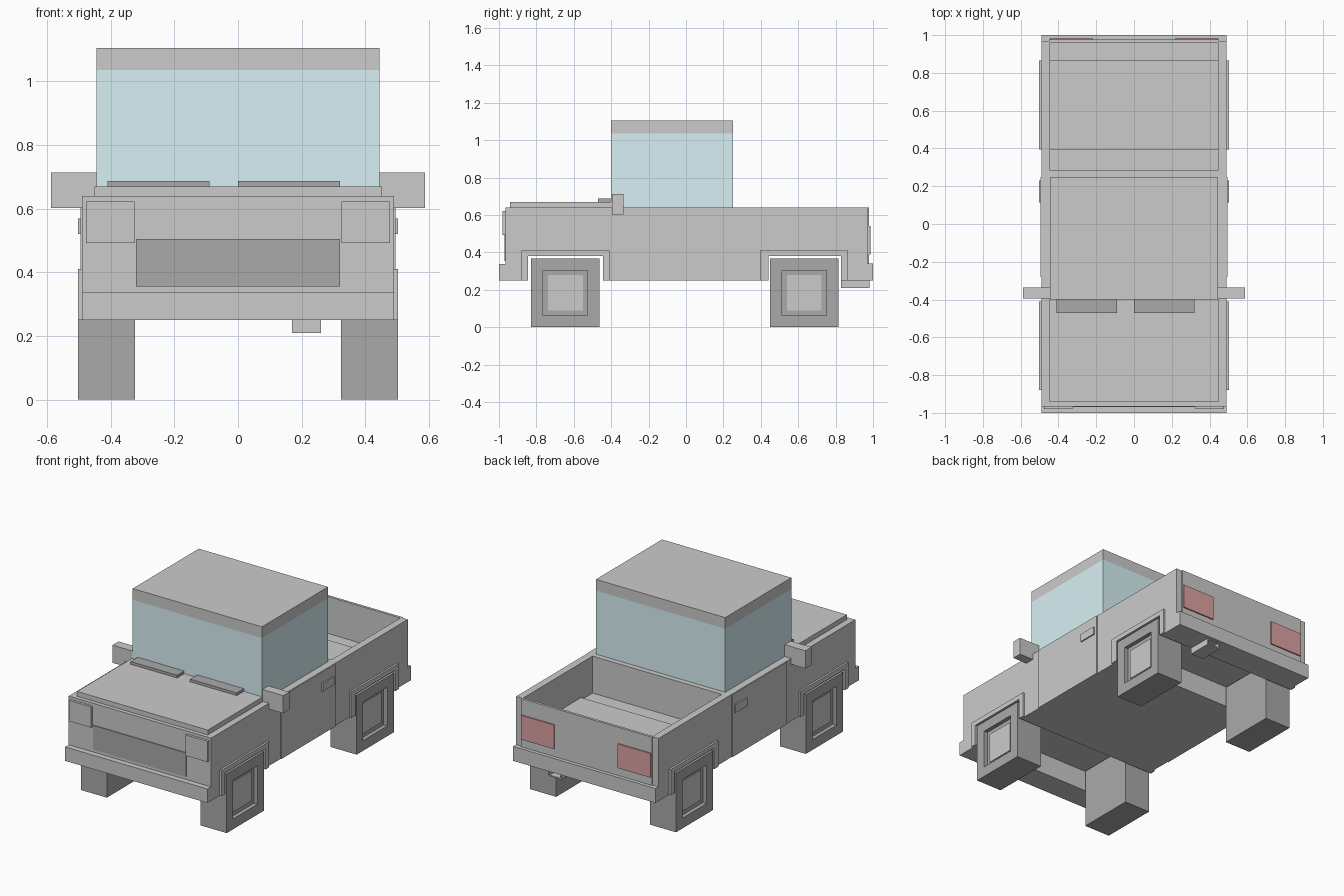
import bpy, bmesh

if "Cube" in bpy.data.objects:
    bpy.data.objects.remove(bpy.data.objects["Cube"])


def material(name, rgb):
    m = bpy.data.materials.new(name)
    m.diffuse_color = (*rgb, 1)
    m.use_nodes = True
    m.node_tree.nodes["Principled BSDF"].inputs["Base Color"].default_value = m.diffuse_color
    return m


DARK = material("dark_rubber", (0.4, 0.4, 0.4))
GLASS = material("tinted_glass", (0.69, 0.88, 0.92))
RED = material("red_lens", (0.72, 0.36, 0.36))
HUB = material("hub_grey", (0.7, 0.7, 0.7))


def finish(name, bm, mat=None):
    bmesh.ops.recalc_face_normals(bm, faces=bm.faces)
    me = bpy.data.meshes.new(name)
    bm.to_mesh(me)
    bm.free()
    ob = bpy.data.objects.new(name, me)
    bpy.context.collection.objects.link(ob)
    if mat:
        me.materials.append(mat)
    return ob


def prism(name, pts, x0, x1, mat=None):
    """Extrude a (y, z) side profile from x0 to x1."""
    bm = bmesh.new()
    face = bm.faces.new([bm.verts.new((x0, y, z)) for y, z in pts])
    ext = bmesh.ops.extrude_face_region(bm, geom=[face])
    verts = [v for v in ext["geom"] if isinstance(v, bmesh.types.BMVert)]
    bmesh.ops.translate(bm, verts=verts, vec=(x1 - x0, 0, 0))
    return finish(name, bm, mat)


def box(name, x, y, z, mat=None):
    return prism(name, [(y[0], z[0]), (y[1], z[0]), (y[1], z[1]), (y[0], z[1])], x[0], x[1], mat)


def recessed_box(name, x, y, z, axis, sign, border, depth, mat=None):
    """Box with an inset pocket in the face pointing along sign * axis."""
    ob = box(name, x, y, z, mat)
    bm = bmesh.new()
    bm.from_mesh(ob.data)
    face = max(bm.faces, key=lambda f: sign * f.calc_center_median()[axis])
    bmesh.ops.inset_region(bm, faces=[face], thickness=border)
    ext = bmesh.ops.extrude_discrete_faces(bm, faces=[face])["faces"][0]
    for v in ext.verts:
        v.co[axis] -= sign * depth
    bm.to_mesh(ob.data)
    bm.free()
    return ob


# Body with two wheel tunnels
WELLS = [(-0.845, -0.445), (0.44, 0.83)]
outline = [(-0.965, 0.25)]
for a, b in WELLS:
    outline += [(a, 0.25), (a, 0.38), (b, 0.38), (b, 0.25)]
outline += [(0.97, 0.25), (0.97, 0.64), (-0.965, 0.64)]
body = prism("body", outline, -0.49, 0.49)

# Open cargo bed with a low wheel hump across its floor
bed = [(0.283, 0.41), (0.395, 0.41), (0.395, 0.425), (0.865, 0.425),
       (0.865, 0.41), (0.962, 0.41), (0.962, 0.8), (0.283, 0.8)]
cutter = prism("bed_cutter", bed, -0.445, 0.445)
cutter.hide_render = True
mod = body.modifiers.new("bed", "BOOLEAN")
mod.operation = "DIFFERENCE"
mod.solver = "EXACT"
mod.object = cutter
bpy.context.view_layer.objects.active = body
bpy.ops.object.modifier_apply(modifier=mod.name)
bpy.data.objects.remove(cutter)

# Cab, hood, bumpers, grille, tailgate
box("cab_glass", (-0.445, 0.445), (-0.4, 0.25), (0.64, 1.035), GLASS)
box("roof", (-0.445, 0.445), (-0.4, 0.25), (1.035, 1.105))
box("hood", (-0.45, 0.45), (-0.94, -0.4), (0.64, 0.67))
box("front_bumper", (-0.49, 0.49), (-1.0, -0.965), (0.25, 0.337))
box("rear_bumper", (-0.49, 0.49), (0.97, 1.0), (0.25, 0.34))
box("grille", (-0.32, 0.32), (-0.97, -0.96), (0.355, 0.505), DARK)
box("tailgate", (-0.45, 0.45), (0.965, 0.978), (0.34, 0.64))

# Wipers and tailpipe
for i, x in enumerate([(-0.41, -0.09), (0.0, 0.32)]):
    box(f"wiper_{i + 1}", x, (-0.47, -0.4), (0.67, 0.687), DARK)
recessed_box("tailpipe", (0.17, 0.26), (0.83, 0.98), (0.21, 0.253), 1, 1, 0.011, 0.05)

# Parts repeated on both sides
for side, s in (("right", 1), ("left", -1)):
    def span(a, b):
        return tuple(sorted((s * a, s * b)))

    box(f"{side}_door", span(0.48, 0.495), (-0.28, 0.25), (0.25, 0.638))
    box(f"{side}_door_handle", span(0.49, 0.503), (0.115, 0.23), (0.52, 0.57))
    box(f"{side}_mirror", span(0.445, 0.588), (-0.395, -0.335), (0.603, 0.713))
    box(f"{side}_headlight", span(0.325, 0.477), (-0.98, -0.96), (0.493, 0.622))
    box(f"{side}_taillight", span(0.22, 0.445), (0.97, 0.986), (0.39, 0.54), RED)

    # Wheel arches, tyres and hubs
    for end, (a, b), (o0, o1), (t0, t1) in (
            ("front", WELLS[0], (-0.88, -0.41), (-0.828, -0.462)),
            ("rear", WELLS[1], (0.395, 0.865), (0.45, 0.815))):
        arch = [(o0, 0.25), (a, 0.25), (a, 0.38), (b, 0.38),
                (b, 0.25), (o1, 0.25), (o1, 0.41), (o0, 0.41)]
        prism(f"{side}_{end}_arch", arch, s * 0.485, s * 0.502)
        recessed_box(f"{side}_{end}_tyre", span(0.323, 0.502), (t0, t1), (0, 0.368),
                     0, s, 0.09, 0.025, DARK)
        box(f"{side}_{end}_hub", span(0.46, 0.482), (t0 + 0.09, t1 - 0.09), (0.09, 0.278), HUB)
